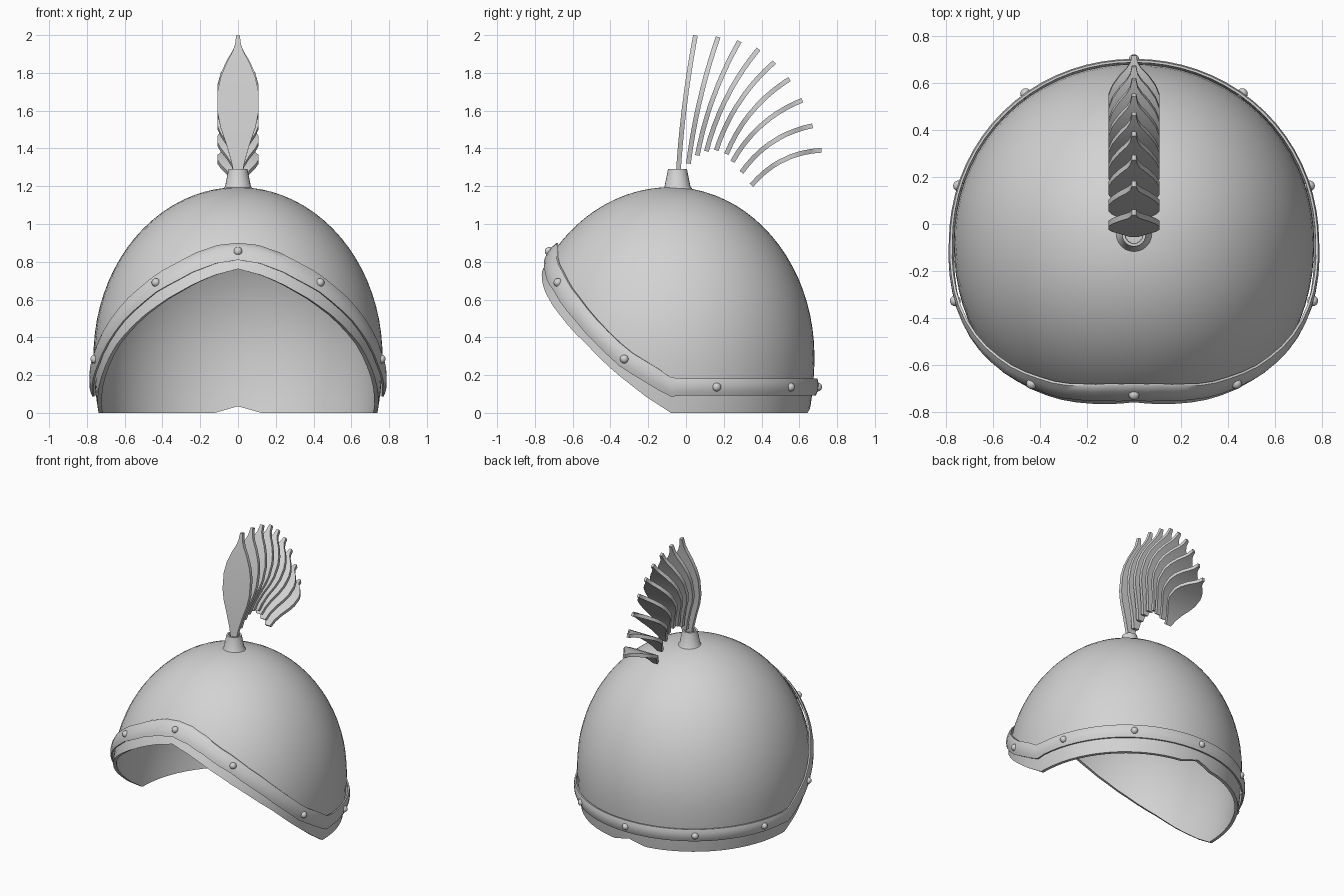
import bpy, bmesh, math
from mathutils import Vector

if "Cube" in bpy.data.objects:
    bpy.data.objects.remove(bpy.data.objects["Cube"])

CY = -0.08      # centre of the dome in y
ZC, H = 0.30, 0.895
N = 72

grey = bpy.data.materials.new("plain grey")
grey.diffuse_color = (0.65, 0.65, 0.65, 1)
grey.use_nodes = True
grey.node_tree.nodes["Principled BSDF"].inputs["Base Color"].default_value = grey.diffuse_color


def lerp_table(tab, t):
    for (a, u), (b, v) in zip(tab, tab[1:]):
        if t <= b:
            return u + (v - u) * (t - a) / (b - a)
    return tab[-1][1]


def rim_z(deg):
    d = min(deg, 360 - deg)
    if d > 170:                     # small notch at the back of the neck
        return 0.035 * (d - 170) / 10
    return lerp_table([(0, .762), (10, .73), (18, .69), (30, .605), (41, .51), (55, .365),
                       (67, .22), (80, .085), (90, 0), (180, 0)], d)


def band_z(deg):
    d = min(deg, 360 - deg)
    return lerp_table([(0, .855), (10, .84), (20, .797), (36, .69), (50, .55),
                       (72, .285), (90, .137), (180, .137)], d)


def shell(deg, z, off=0.0):
    """Point on the dome at an angle from the front and a height."""
    s, c = math.sin(math.radians(deg)), math.cos(math.radians(deg))
    b, n = (0.79, 2.1) if c > 0 else (0.76, 2.03)
    r = (abs(s / .765) ** n + abs(c / b) ** n) ** (-1 / n)
    if z >= ZC:
        f = math.sqrt(max(0, 1 - ((z - ZC) / H) ** 2))
    else:
        f = 1 - 0.035 * ((ZC - z) / ZC) ** 2
    r = r * f + off
    return Vector((s * r, CY - c * r, z))


def make(name, bm, angle=40):
    bmesh.ops.recalc_face_normals(bm, faces=bm.faces)
    me = bpy.data.meshes.new(name)
    bm.to_mesh(me)
    bm.free()
    ob = bpy.data.objects.new(name, me)
    bpy.context.collection.objects.link(ob)
    me.materials.append(grey)
    bpy.ops.object.select_all(action='DESELECT')
    ob.select_set(True)
    bpy.context.view_layer.objects.active = ob
    bpy.ops.object.shade_smooth_by_angle(angle=math.radians(angle))
    return ob


def skin(bm, rings, close_rows=False):
    """Join closed rings of vertices with quads."""
    pairs = list(zip(rings, rings[1:]))
    if close_rows:
        pairs.append((rings[-1], rings[0]))
    for a, b in pairs:
        for i in range(len(a)):
            j = (i + 1) % len(a)
            bm.faces.new((a[i], a[j], b[j], b[i]))


# Dome: outer and inner skin joined along the shaped rim
bm = bmesh.new()
ROWS = 24
edges = []
for thick in (0.0, 0.022):
    rings = []
    for k in range(ROWS):
        ring = []
        for i in range(N):
            d = i * 360 / N
            a0 = math.asin((rim_z(d) - ZC) / H)
            a = a0 + (math.pi / 2 - a0) * k / ROWS
            z = ZC + H * math.sin(a)
            p = shell(d, z)
            q = Vector((p.x, p.y - CY, 0))
            p -= q * thick / 0.75
            if k:
                p.z -= thick * max(0, math.sin(a))
            ring.append(bm.verts.new(p))
        rings.append(ring)
    skin(bm, rings)
    top = bm.verts.new((0, CY, ZC + H - thick))
    for i in range(N):
        bm.faces.new((rings[-1][i], rings[-1][(i + 1) % N], top))
    edges.append(rings[0])
skin(bm, edges)
make("helmet_dome", bm)

# Trim band standing slightly off the dome, with a bulged outside
bm = bmesh.new()
section = [(-1, .010), (-1, .020), (-.5, .027), (0, .029), (.5, .027), (1, .020), (1, .010), (0, .012)]
rings = [[] for _ in section]
for i in range(N):
    d = i * 360 / N
    slope = abs(band_z(d + 2) - band_z(d - 2)) if 4 < d < 356 else 0
    half = 0.045 + 0.35 * slope
    for ring, (h, off) in zip(rings, section):
        ring.append(bm.verts.new(shell(d, band_z(d) + h * half, off)))
skin(bm, rings, True)
make("trim_band", bm, 50)

# Ten round studs along the band
bm = bmesh.new()
for i in range(10):
    d = i * 36
    new = bmesh.ops.create_uvsphere(bm, u_segments=16, v_segments=10, radius=0.023)["verts"]
    bmesh.ops.translate(bm, verts=new, vec=shell(d, band_z(d), 0.025))
make("band_studs", bm)

# Plume socket: hollow tapered tube
bm = bmesh.new()
rings = []
for r, z in [(.082, 1.18), (.068, 1.20), (.05, 1.292), (.038, 1.292), (.036, 1.20)]:
    rings.append([bm.verts.new((r * math.cos(t), -.045 + r * math.sin(t), z))
                  for t in (2 * math.pi * i / 24 for i in range(24))])
skin(bm, rings)
bm.faces.new(rings[-1])
make("plume_socket", bm)

# Plume: nine curved leaf-shaped feathers (base y, z, tip y, z, bow)
feathers = [(-.042, 1.25, .05, 1.998, .012), (.013, 1.32, .17, 1.99, .018),
            (.06, 1.363, .283, 1.968, .027), (.108, 1.385, .384, 1.926, .034),
            (.16, 1.39, .468, 1.857, .039), (.214, 1.37, .548, 1.767, .042),
            (.246, 1.33, .616, 1.655, .044), (.294, 1.273, .67, 1.52, .045),
            (.347, 1.205, .717, 1.39, .045)]
leaf = [(0, .02), (.1, .034), (.22, .06), (.35, .093), (.45, .108), (.6, .108),
        (.7, .092), (.8, .062), (.88, .03), (.93, .016), (1, .009)]
for k, (y0, z0, y1, z1, bow) in enumerate(feathers):
    bm = bmesh.new()
    base, tip = Vector((0, y0, z0)), Vector((0, y1, z1))
    along = (tip - base).normalized()
    out = Vector((0, -along.z, along.y))
    rings = []
    for t, w in leaf:
        c = base.lerp(tip, t) + out * bow * 4 * t * (1 - t)
        tang = ((tip - base) + out * bow * 4 * (1 - 2 * t)).normalized()
        nrm = Vector((0, -tang.z, tang.y)) * 0.0125
        side = Vector((w, 0, 0))
        rings.append([bm.verts.new(p) for p in
                      (c - side - nrm, c + side - nrm, c + side + nrm, c - side + nrm)])
    skin(bm, rings)
    bm.faces.new(rings[0])
    bm.faces.new(rings[-1])
    make("plume_feather_%d" % (k + 1), bm, 35)
